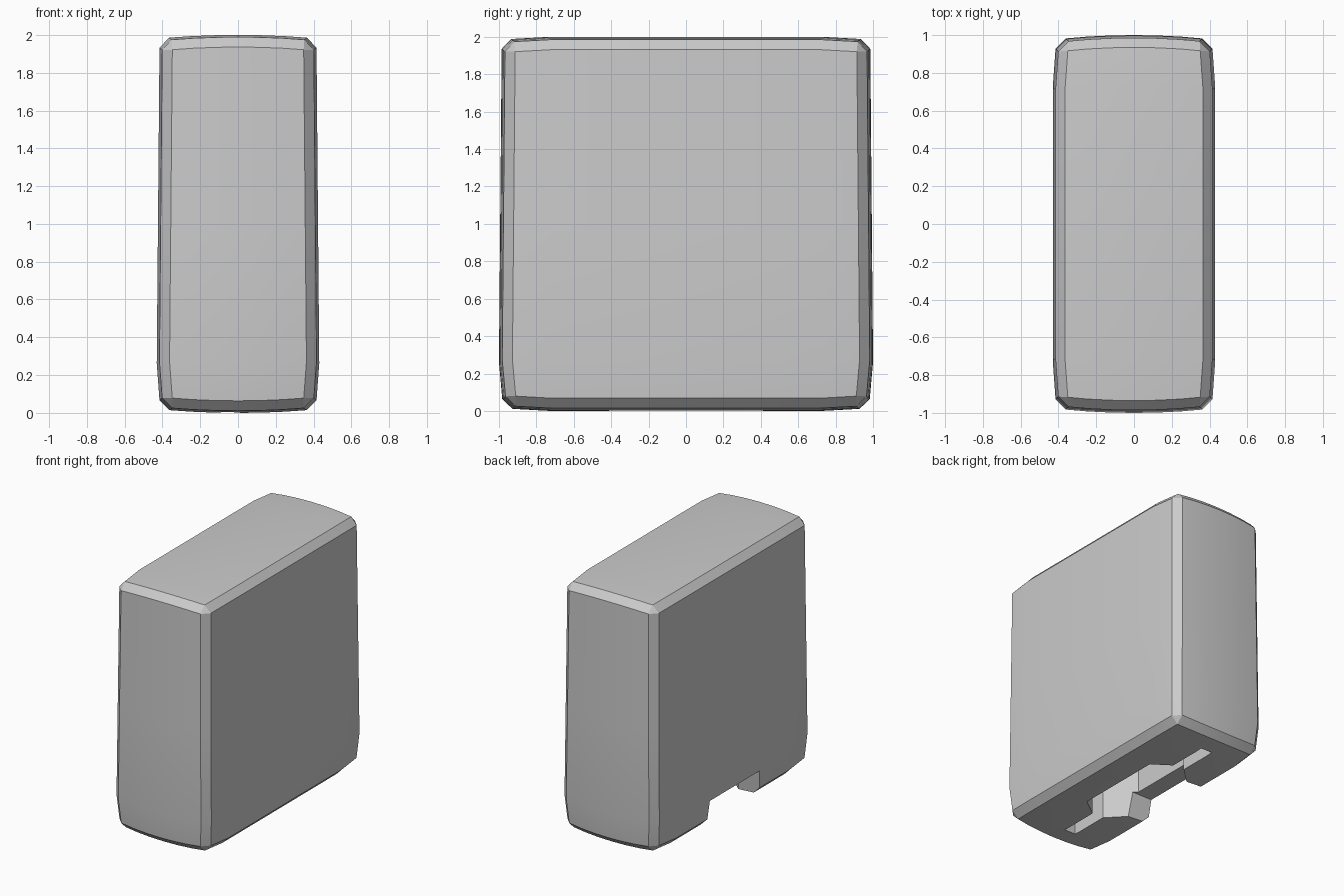
import bpy, bmesh
from mathutils import Vector

if "Cube" in bpy.data.objects:
    bpy.data.objects.remove(bpy.data.objects["Cube"])


def ramp(v, start, end):
    return min(1, max(0, (v - start) / (end - start)))


def prism(name, outline, direction):
    """Closed prism: a 3D outline swept along a direction."""
    bm = bmesh.new()
    face = bm.faces.new([bm.verts.new(p) for p in outline])
    swept = bmesh.ops.extrude_face_region(bm, geom=[face])
    bmesh.ops.translate(bm, vec=Vector(direction),
                        verts=[g for g in swept["geom"] if isinstance(g, bmesh.types.BMVert)])
    bmesh.ops.recalc_face_normals(bm, faces=bm.faces)
    mesh = bpy.data.meshes.new(name)
    bm.to_mesh(mesh)
    bm.free()
    obj = bpy.data.objects.new(name, mesh)
    bpy.context.collection.objects.link(obj)
    return obj


# Box body: unit block sliced into a coarse grid, then softly bulged
body = prism("case_body", [(-1, -1, 0), (1, -1, 0), (1, 1, 0), (-1, 1, 0)], (0, 0, 2))
bm = bmesh.new()
bm.from_mesh(body.data)
cuts = [(0, p) for p in (-.6, -.3, 0, .3, .6)]
cuts += [(1, p) for p in (-.74, 0, .74)]
cuts += [(2, p) for p in (.25, 1, 1.75)]
for axis, pos in cuts:
    co, no = Vector((0, 0, 0)), Vector((0, 0, 0))
    co[axis], no[axis] = pos, 1
    bmesh.ops.bisect_plane(bm, geom=bm.verts[:] + bm.edges[:] + bm.faces[:],
                           plane_co=co, plane_no=no)
for v in bm.verts:
    a, b, z = v.co
    end = ramp(abs(b), .74, 1)
    foot = 1 - ramp(z, 0, .25)
    taper = ramp(z, .25, 2)
    half_x = .43 - .018 * end - .018 * foot - .015 * taper
    half_y = 1.0 - .022 * a * a - .022 * foot - .015 * taper
    sag = .018 * a * a + .014 * end
    v.co = (a * half_x, b * half_y, z + (1 - z) * sag)
bmesh.ops.recalc_face_normals(bm, faces=bm.faces)
bm.to_mesh(body.data)
bm.free()

# Chamfer on the twelve box edges
bevel = body.modifiers.new("chamfer", "BEVEL")
bevel.width = .05
bevel.segments = 1
bevel.limit_method = "ANGLE"
bevel.angle_limit = 1.0

# Underside slot widening to a pocket, and the finger notch on the left side
half = [(.15, .36), (.01, .46), (.01, .78), (-.09, .78), (-.09, .46), (-.28, .28)]
outline = [(x, y, -.1) for x, y in half] + [(x, -y, -.1) for x, y in reversed(half)]
slot = prism("slot_cutter", outline, (0, 0, .5))
notch = prism("notch_cutter",
              [(-.6, -.345, -.1), (-.6, .345, -.1), (-.6, .31, .21), (-.6, -.31, .21)],
              (.42, 0, 0))
for cutter in (slot, notch):
    cut = body.modifiers.new(cutter.name, "BOOLEAN")
    cut.object = cutter
    cut.operation = "DIFFERENCE"
    cut.solver = "EXACT"
    cutter.hide_render = True

# Bake the modifiers, drop the cutters, shade
bpy.context.view_layer.objects.active = body
body.select_set(True)
slot.select_set(False)
notch.select_set(False)
for m in list(body.modifiers):
    bpy.ops.object.modifier_apply(modifier=m.name)
for cutter in (slot, notch):
    bpy.data.objects.remove(cutter)
bpy.ops.object.shade_smooth_by_angle(angle=.4)
